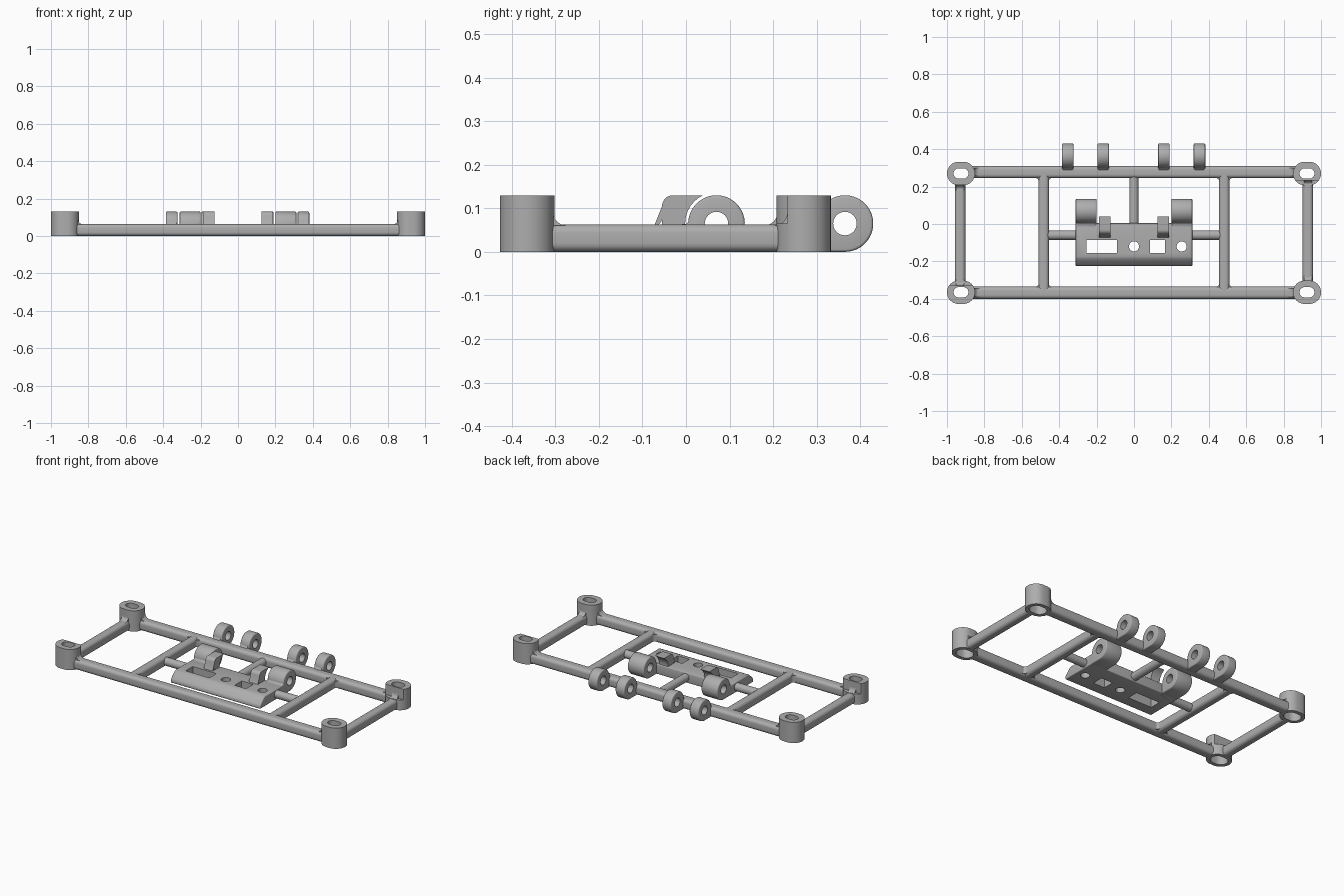
import bpy, bmesh
from math import cos, sin, pi, radians

old = bpy.data.objects.get("Cube")
if old:
    bpy.data.objects.remove(old, do_unlink=True)

gray = bpy.data.materials.new("plain gray")
gray.use_nodes = True
gray.diffuse_color = (0.42, 0.42, 0.42, 1)
gray.node_tree.nodes["Principled BSDF"].inputs["Base Color"].default_value = (0.42, 0.42, 0.42, 1)

H = 0.063   # frame bar height
TOP = 0.13  # post and knuckle height


def arc(cx, cy, r, start, end, n=16):
    angles = [radians(start + (end - start) * i / n) for i in range(n + 1)]
    return [(cx + r * cos(a), cy + r * sin(a)) for a in angles]


def circle(cx, cy, r, n=32):
    return arc(cx, cy, r, 0, 360, n)[:-1]


def rect(u0, u1, v0, v1):
    return [(u0, v0), (u1, v0), (u1, v1), (u0, v1)]


def rounded(u0, u1, v0, v1, r, n=6):
    return (arc(u1 - r, v1 - r, r, 0, 90, n) + arc(u0 + r, v1 - r, r, 90, 180, n)
            + arc(u0 + r, v0 + r, r, 180, 270, n) + arc(u1 - r, v0 + r, r, 270, 360, n))


def stadium(cx, cy, w, d):
    k = (w - d) / 2
    return arc(cx + k, cy, d / 2, -90, 90) + arc(cx - k, cy, d / 2, 90, 270)


def fillet(u, v, su, sv, r):
    # concave corner filler growing from (u, v) towards (su, sv)
    curve = [(u + su * r * (1 - cos(a)), v + sv * r * (1 - sin(a)))
             for a in [i * pi / 16 for i in range(9)]]
    return [(u, v)] + curve


def prism(name, axis, outline, lo, hi, bevel=0):
    # extrude an outline along an axis; remaining axes keep x, y, z order
    place = {"x": lambda u, v, w: (w, u, v),
             "y": lambda u, v, w: (u, w, v),
             "z": lambda u, v, w: (u, v, w)}[axis]
    bm = bmesh.new()
    ends = [[bm.verts.new(place(u, v, w)) for u, v in outline] for w in (lo, hi)]
    n = len(outline)
    bm.faces.new(ends[0])
    bm.faces.new(ends[1])
    for i in range(n):
        j = (i + 1) % n
        bm.faces.new((ends[0][i], ends[0][j], ends[1][j], ends[1][i]))
    bmesh.ops.recalc_face_normals(bm, faces=bm.faces)
    me = bpy.data.meshes.new(name)
    bm.to_mesh(me)
    bm.free()
    me.materials.append(gray)
    ob = bpy.data.objects.new(name, me)
    bpy.context.scene.collection.objects.link(ob)
    if bevel:
        mod = ob.modifiers.new("round edges", "BEVEL")
        mod.width, mod.segments, mod.angle_limit = bevel, 3, radians(40)
    return ob


def finish(ob, cutters=()):
    for c in cutters:
        mod = ob.modifiers.new("cut", "BOOLEAN")
        mod.operation, mod.object, mod.solver = "DIFFERENCE", c, "EXACT"
    if ob.modifiers:
        dg = bpy.context.evaluated_depsgraph_get()
        me = bpy.data.meshes.new_from_object(ob.evaluated_get(dg))
        ob.modifiers.clear()
        ob.data = me
    for c in cutters:
        bpy.data.objects.remove(c, do_unlink=True)
    me = ob.data
    me.polygons.foreach_set("use_smooth", [True] * len(me.polygons))
    me.set_sharp_from_angle(angle=radians(35))


# Long front and back rails
for name, y0, y1 in (("front_rail", -0.40, -0.335), ("back_rail", 0.245, 0.31)):
    finish(prism(name, "x", rounded(y0, y1, 0, H, 0.02), -0.867, 0.867))

for s, side in ((1, "left"), (-1, "right")):
    # Side rails and inner crossbars
    finish(prism(side + "_side_rail", "y",
                 rounded(s * 0.93 - 0.028, s * 0.93 + 0.028, 0, H, 0.02), -0.322, 0.227))
    x0, x1 = s * 0.4825 - 0.028, s * 0.4825 + 0.028
    finish(prism(side + "_crossbar", "y", rounded(x0, x1, 0, H, 0.02), -0.36, 0.27))
    for x, sx in ((x0, -1), (x1, 1)):
        for y, sy in ((-0.335, 1), (0.245, -1)):
            finish(prism(side + "_crossbar_fillet", "z",
                         fillet(x - sx * 0.004, y - sy * 0.004, sx, sy, 0.03), 0.01, H - 0.01))

    # Corner posts with slots; two opposite posts are notched
    for y, sy, end in ((-0.365, -1, "front"), (0.27, 1, "back")):
        x = s * 0.925
        post = prism(end + "_" + side + "_post", "z", stadium(x, y, 0.15, 0.125), 0, TOP)
        cuts = [prism("slot_cutter", "z", stadium(x, y, 0.08, 0.055), -0.1, 0.3),
                prism("recess_cutter", "z", stadium(x, y, 0.105, 0.08), -0.1, 0.06)]
        if s == sy:
            edge = y - sy * 0.037
            lo, hi = sorted((edge, edge - sy * 0.2))
            cuts.append(prism("notch_cutter", "z", rect(x - 0.2, x + 0.2, lo, hi), H + 0.002, 0.3))
        finish(post, cuts)
        yc = -0.3675 if sy < 0 else 0.2775
        finish(prism("rail_post_fillet", "y", fillet(s * 0.855, H - 0.002, -s, 1, 0.03),
                     yc - 0.022, yc + 0.022))
        yf = y - sy * (0.037 if s == sy else 0.06)
        finish(prism("side_post_fillet", "x", fillet(yf, H - 0.002, -sy, 1, 0.03),
                     s * 0.93 - 0.022, s * 0.93 + 0.022))

    # Side rods holding the clip plate
    finish(prism(side + "_rod", "x", circle(-0.06, 0.032, 0.025), *sorted((s * 0.3, s * 0.465))))


def knuckle(name, y, root, x0, x1):
    outline = arc(y, 0.065, 0.065, -90, 180, 32) + [(root, H - 0.002), (root, 0)]
    ob = prism(name, "x", outline, x0, x1, 0.006)
    finish(ob, [prism("pin_cutter", "x", circle(y, 0.065, 0.027), x0 - 0.1, x1 + 0.1)])


# Hinge rings on the back rail
for x in (-0.355, -0.165, 0.16, 0.35):
    knuckle("hinge_ring", 0.365, 0.28, x - 0.031, x + 0.031)
    finish(prism("hinge_ring_fillet", "x", fillet(0.298, H - 0.004, -1, 1, 0.022),
                 x - 0.025, x + 0.025))

# Clip plate with sloping front lip and four openings
plate = prism("clip_plate", "x",
              [(-0.225, 0), (-0.225, 0.018), (-0.218, 0.028), (-0.188, 0.057),
               (-0.175, H), (0.005, H), (0.005, 0)], -0.312, 0.312, 0.005)
openings = [rect(-0.255, -0.09, -0.155, -0.085), rect(0.085, 0.165, -0.155, -0.085),
            circle(0, -0.12, 0.027), circle(0.255, -0.12, 0.027)]
finish(plate, [prism("opening_cutter", "z", o, -0.1, 0.2) for o in openings])
finish(prism("back_rod", "y", circle(0, 0.032, 0.025), -0.01, 0.26))

# Plate knuckles and inner hooks
for s in (-1, 1):
    knuckle("plate_knuckle", 0.07, -0.03, *sorted((s * 0.2, s * 0.312)))
    hook = prism("plate_hook", "x",
                 [(0.04, TOP), *arc(-0.03, 0.105, 0.025, 90, 180, 8),
                  *fillet(-0.055, H - 0.003, -1, 1, 0.018)[:0:-1], (-0.055, 0.04), (0.04, 0.04)],
                 s * 0.157 - 0.031, s * 0.157 + 0.031)
    # curved throat of the hook
    finish(hook, [prism("throat_cutter", "x", circle(0.07, 0.065, 0.072), -0.5, 0.5)])
